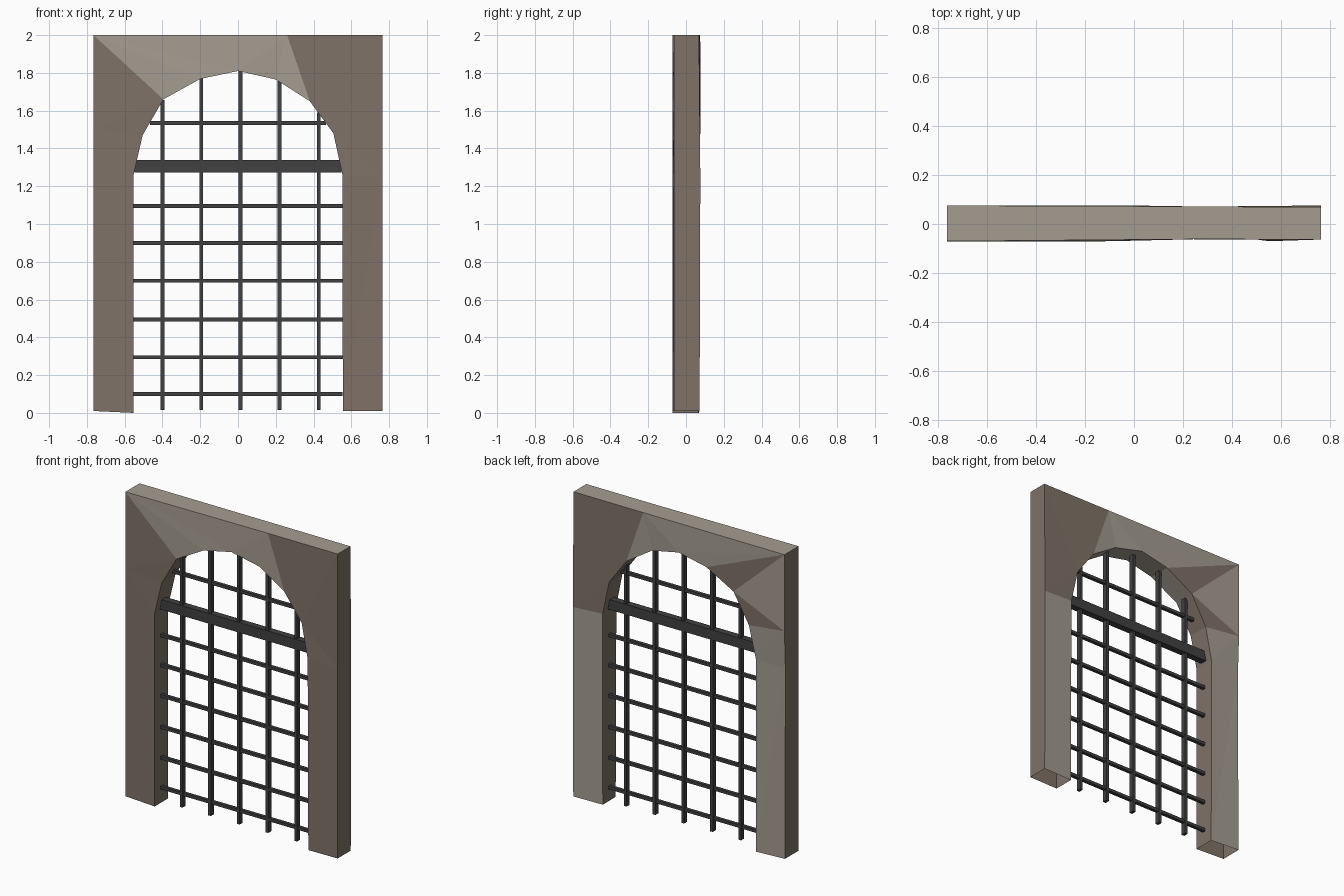
import bpy, bmesh, random

if "Cube" in bpy.data.objects:
    bpy.data.objects.remove(bpy.data.objects["Cube"])

random.seed(4)


def material(name, rgb):
    m = bpy.data.materials.new(name)
    m.diffuse_color = (*rgb, 1)
    m.use_nodes = True
    m.node_tree.nodes["Principled BSDF"].inputs["Base Color"].default_value = m.diffuse_color
    return m


brown = material("brown_stone", (0.215, 0.168, 0.136))
grey = material("pale_stone", (0.375, 0.335, 0.28))
iron = material("dark_iron", (0.052, 0.052, 0.053))


def finish(bm, name, mats):
    me = bpy.data.meshes.new(name)
    bm.to_mesh(me)
    bm.free()
    for m in mats:
        me.materials.append(m)
    ob = bpy.data.objects.new(name, me)
    bpy.context.collection.objects.link(ob)
    return ob


# Stone arch: inner opening and outer outline, joined by facets
inner = [(-.553, 0), (-.553, 1.26), (-.505, 1.47), (-.395, 1.66), (-.2, 1.768),
         (0, 1.81), (.2, 1.765), (.38, 1.65), (.505, 1.48), (.553, 1.26), (.555, .01)]
outer = [(-.765, .01), (-.765, 1.25), (-.765, 1.5), (-.765, 2), (.26, 2),
         (.765, 2), (.765, 1.25), (.765, .01)]
# (inner index, outer index) rungs; each neighbouring pair bounds one facet
rungs = [(0, 0), (1, 1), (2, 2), (3, 2), (3, 3), (4, 3), (5, 3), (6, 4),
         (7, 4), (8, 5), (9, 6), (10, 7)]
front_mat = [0, 0, 0, 0, 1, 1, 1, 1, 0, 0, 0]
back_mat = [1, 1, 0, 1, 0, 1, 1, 1, 0, 0, 1]

bm = bmesh.new()


def make_side(points, y):
    return [bm.verts.new((x, y + random.uniform(-.006, .006), z)) for x, z in points]


fi, fo = make_side(inner, -.067), make_side(outer, -.067)
bi, bo = make_side(inner, .071), make_side(outer, .071)


def add(verts, mat):
    verts = list(dict.fromkeys(verts))
    bm.faces.new(verts).material_index = mat


for k, ((a, b), (c, d)) in enumerate(zip(rungs, rungs[1:])):
    add([fi[a], fi[c], fo[d], fo[b]], front_mat[k])
    add([bi[a], bo[b], bo[d], bi[c]], back_mat[k])

# Inside of the opening: pale only near the crown
for j in range(len(inner) - 1):
    crown = min(inner[j][1], inner[j + 1][1]) > 1.6
    add([fi[j], bi[j], bi[j + 1], fi[j + 1]], int(crown))
# Outer sides brown, top pale
for j in range(len(outer) - 1):
    top = outer[j][1] == outer[j + 1][1] == 2
    add([fo[j], fo[j + 1], bo[j + 1], bo[j]], int(top))

bmesh.ops.recalc_face_normals(bm, faces=bm.faces)
bmesh.ops.triangulate(bm, faces=bm.faces)
finish(bm, "stone_arch", [brown, grey])


# Iron portcullis
def bar(name, x0, x1, y0, y1, z0, z1):
    b = bmesh.new()
    bmesh.ops.create_cube(b, size=1)
    for v in b.verts:
        v.co = (x1 if v.co.x > 0 else x0, y1 if v.co.y > 0 else y0,
                z1 if v.co.z > 0 else z0)
    finish(b, name, [iron])


def arch_height(x):
    for (x0, z0), (x1, z1) in zip(inner[1:], inner[2:-1]):
        if x0 <= x <= x1:
            return z0 + (z1 - z0) * (x - x0) / (x1 - x0)


def arch_half_width(z):
    pts = inner[5:10]
    for (x0, z0), (x1, z1) in zip(pts, pts[1:]):
        if z1 <= z <= z0:
            return x0 + (x1 - x0) * (z - z0) / (z1 - z0)
    return .553


for x in (-.4, -.195, .013, .22, .428):
    bar("vertical_bar", x - .01, x + .01, -.016, .016, .015, arch_height(x) + .005)
for z in (.1, .295, .495, .7, .9, 1.095, 1.535):
    w = arch_half_width(z)
    bar("cross_bar", -w, w, -.011, .011, z - .01, z + .01)
bar("main_crossbeam", -.548, .548, -.022, .022, 1.272, 1.338)
